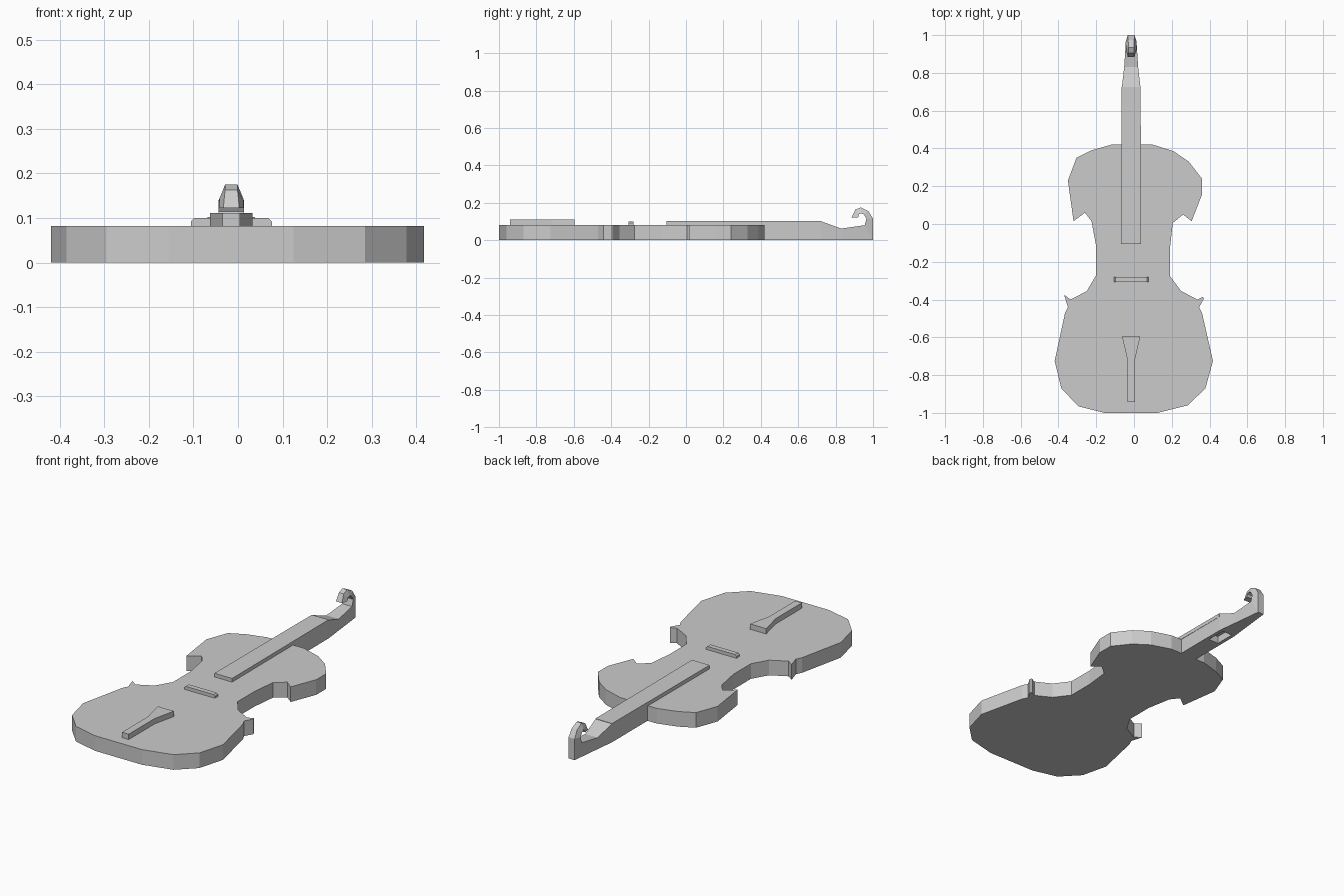
import bpy, bmesh

if "Cube" in bpy.data.objects:
    bpy.data.objects.remove(bpy.data.objects["Cube"])

CX = -0.015   # neck and fittings sit slightly left of centre
TOP = 0.082   # body thickness


def finish(name, bm):
    bmesh.ops.recalc_face_normals(bm, faces=bm.faces)
    mesh = bpy.data.meshes.new(name)
    bm.to_mesh(mesh)
    bm.free()
    obj = bpy.data.objects.new(name, mesh)
    bpy.context.collection.objects.link(obj)
    return obj


def prism(name, points, offset):
    """Extrude a closed 3D polygon along an offset vector."""
    bm = bmesh.new()
    face = bm.faces.new([bm.verts.new(p) for p in points])
    ext = bmesh.ops.extrude_face_region(bm, geom=[face])
    moved = [v for v in ext["geom"] if isinstance(v, bmesh.types.BMVert)]
    bmesh.ops.translate(bm, verts=moved, vec=offset)
    return finish(name, bm)


def loft(name, stations):
    """Join four-sided sections: (y0, z0, half width 0, y1, z1, half width 1)."""
    bm = bmesh.new()
    rings = [[bm.verts.new(p) for p in ((CX - w0, y0, z0), (CX + w0, y0, z0),
                                        (CX + w1, y1, z1), (CX - w1, y1, z1))]
             for y0, z0, w0, y1, z1, w1 in stations]
    for a, b in zip(rings, rings[1:]):
        for i in range(4):
            j = (i + 1) % 4
            bm.faces.new((a[i], a[j], b[j], b[i]))
    bm.faces.new(rings[0])
    bm.faces.new(rings[-1])
    return finish(name, bm)


# Body: flat plate with slightly uneven waisted outline
right = [(.10, .42), (.21, .385), (.29, .33), (.36, .24), (.36, .155), (.305, .015),
         (.26, .05), (.205, .005), (.19, -.13), (.19, -.275), (.25, -.355),
         (.335, -.40), (.365, -.385), (.37, -.395), (.345, -.44), (.36, -.47),
         (.418, -.725), (.378, -.87), (.285, -.96), (.125, -1)]
left = [(-.155, -1), (-.295, -.965), (-.385, -.87), (-.42, -.725), (-.365, -.47),
        (-.35, -.44), (-.37, -.375), (-.335, -.40), (-.25, -.355), (-.20, -.27),
        (-.20, -.12), (-.225, .015), (-.26, .06), (-.32, .015), (-.35, .23),
        (-.305, .35), (-.225, .39), (-.12, .42)]
prism("body", [(x, y, 0) for x, y in right + left], (0, 0, TOP))

# Fingerboard
fy0, fy1 = -.105, .725
prism("fingerboard", [(CX - .053, fy0, TOP), (CX + .053, fy0, TOP),
                      (CX + .05, fy1, TOP), (CX - .05, fy1, TOP)], (0, 0, .02))

# Neck running into the curled scroll
neck = loft("neck_and_scroll", [
    (.405, 0, .049, .405, .09, .049),
    (.725, 0, .049, .725, .1, .049),
    (.83, 0, .037, .83, .062, .037),
    (1.0, 0, .018, .955, .08, .029),
    (1.0, .115, .018, .965, .115, .029),
    (.975, .155, .016, .95, .138, .029),
    (.935, .175, .014, .935, .143, .027),
    (.905, .163, .014, .925, .138, .027),
    (.885, .122, .018, .92, .122, .027)])

# Recess under the end of the neck
cutter = prism("recess_cutter", [(CX - .03, .62, -.02), (CX + .03, .62, -.02),
                                 (CX + .03, .73, -.02), (CX - .03, .73, -.02)],
               (0, 0, .06))
cutter.hide_render = True
cutter.hide_set(True)
cut = neck.modifiers.new("recess", "BOOLEAN")
cut.operation = "DIFFERENCE"
cut.solver = "EXACT"
cut.object = cutter
bpy.context.view_layer.objects.active = neck
bpy.ops.object.modifier_apply(modifier=cut.name)
bpy.data.objects.remove(cutter)

# Bridge with chamfered ends
half = [(.091, TOP), (.091, .092), (.083, .1)]
outline = half + [(-x, z) for x, z in reversed(half)]
prism("bridge", [(CX + x, -.307, z) for x, z in outline], (0, .027, 0))

# Tailpiece tapering towards the bottom
half = [(.048, -.595), (.02, -.72), (.02, -.942)]
outline = half + [(-x, y) for x, y in reversed(half)]
prism("tailpiece", [(CX + x, y, TOP) for x, y in outline], (0, 0, .029))
